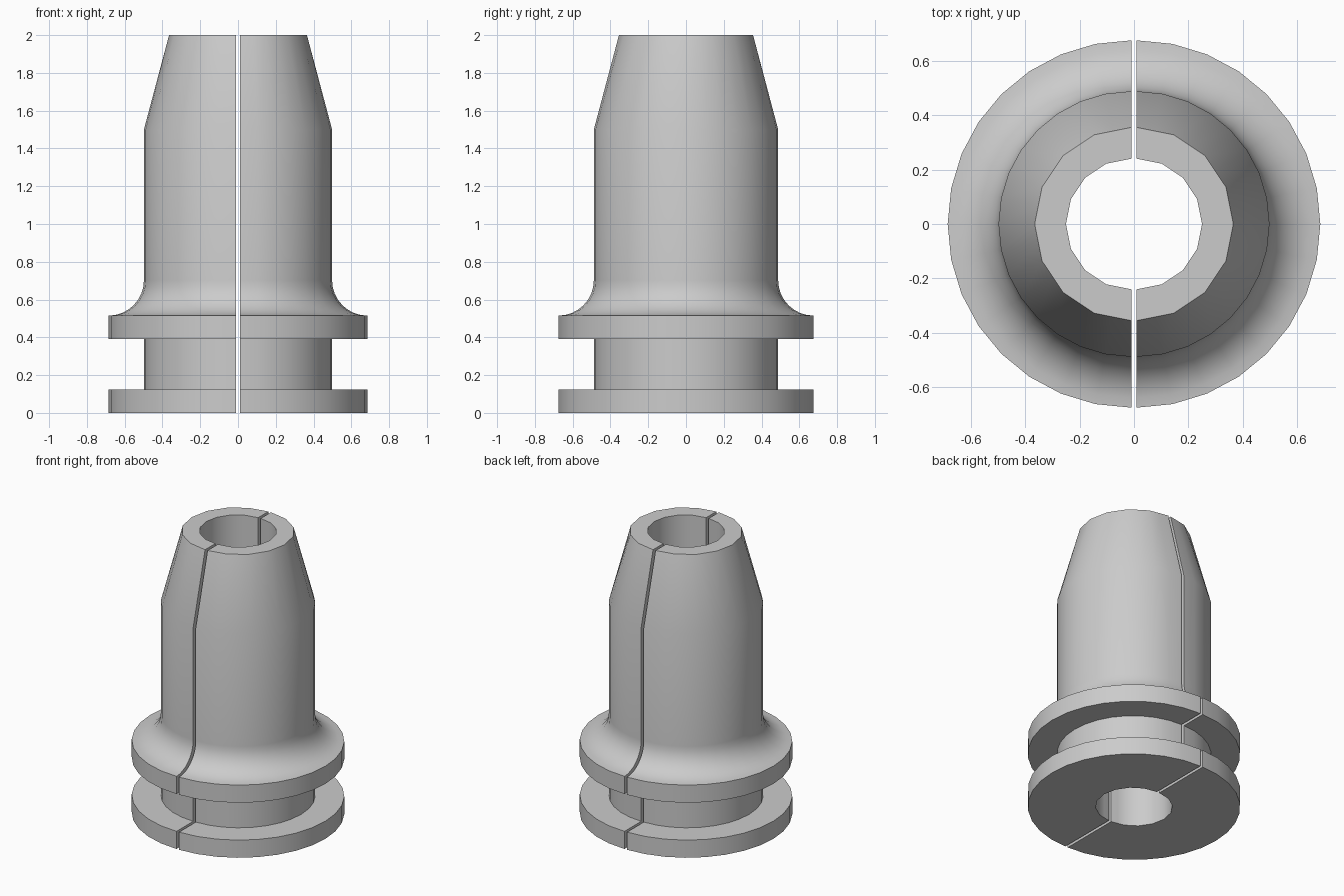
import bpy, bmesh
from math import sin, cos, pi

cube = bpy.data.objects.get("Cube")
if cube:
    bpy.data.objects.remove(cube, do_unlink=True)

grey = bpy.data.materials.new("plain grey")
grey.use_nodes = True
grey.diffuse_color = (0.6, 0.6, 0.6, 1)
grey.node_tree.nodes["Principled BSDF"].inputs["Base Color"].default_value = grey.diffuse_color

GAP = 0.01        # half the width of the slit
STEPS = 16        # facets around each half
BORE, RIM, BODY, FLANGE = 0.24, 0.355, 0.488, 0.675

# Closed cross-section: (radius, height, coarse), coarse rings have half as many sides
profile = [(BORE, 0, True), (FLANGE, 0, False), (FLANGE, 0.125, False),
           (BODY, 0.125, False), (BODY, 0.39, False),
           (FLANGE, 0.39, False), (FLANGE, 0.515, False)]
# Concave fillet between the upper flange and the body
fillet = FLANGE - BODY
for i in range(1, 9):
    a = pi / 2 * i / 8
    profile.append((FLANGE - fillet * sin(a), 0.515 + fillet * (1 - cos(a)), False))
profile += [(BODY, 1.5, False), (RIM, 2, True), (BORE, 2, True)]


def half_sleeve(name, side):
    """Half turn of the cross-section, moved off the centre plane."""
    bm = bmesh.new()
    rings = []
    for s in range(STEPS + 1):
        a = pi * s / STEPS - pi / 2
        ring = []
        for r, z, coarse in profile:
            if coarse and s % 2:
                r *= cos(pi / STEPS)
            ring.append(bm.verts.new((side * (GAP + r * cos(a)), r * sin(a), z)))
        rings.append(ring)
    n = len(profile)
    for lo, hi in zip(rings, rings[1:]):
        for i in range(n):
            j = (i + 1) % n
            bm.faces.new((lo[i], lo[j], hi[j], hi[i]))
    # Flat slit faces
    bm.faces.new(rings[0])
    bm.faces.new(rings[-1])
    bmesh.ops.recalc_face_normals(bm, faces=bm.faces)
    mesh = bpy.data.meshes.new(name)
    bm.to_mesh(mesh)
    bm.free()
    mesh.materials.append(grey)
    obj = bpy.data.objects.new(name, mesh)
    bpy.context.collection.objects.link(obj)
    bpy.ops.object.select_all(action="DESELECT")
    obj.select_set(True)
    bpy.context.view_layer.objects.active = obj
    bpy.ops.object.shade_smooth_by_angle(angle=pi / 6)


half_sleeve("left_half_sleeve", 1)
half_sleeve("right_half_sleeve", -1)
